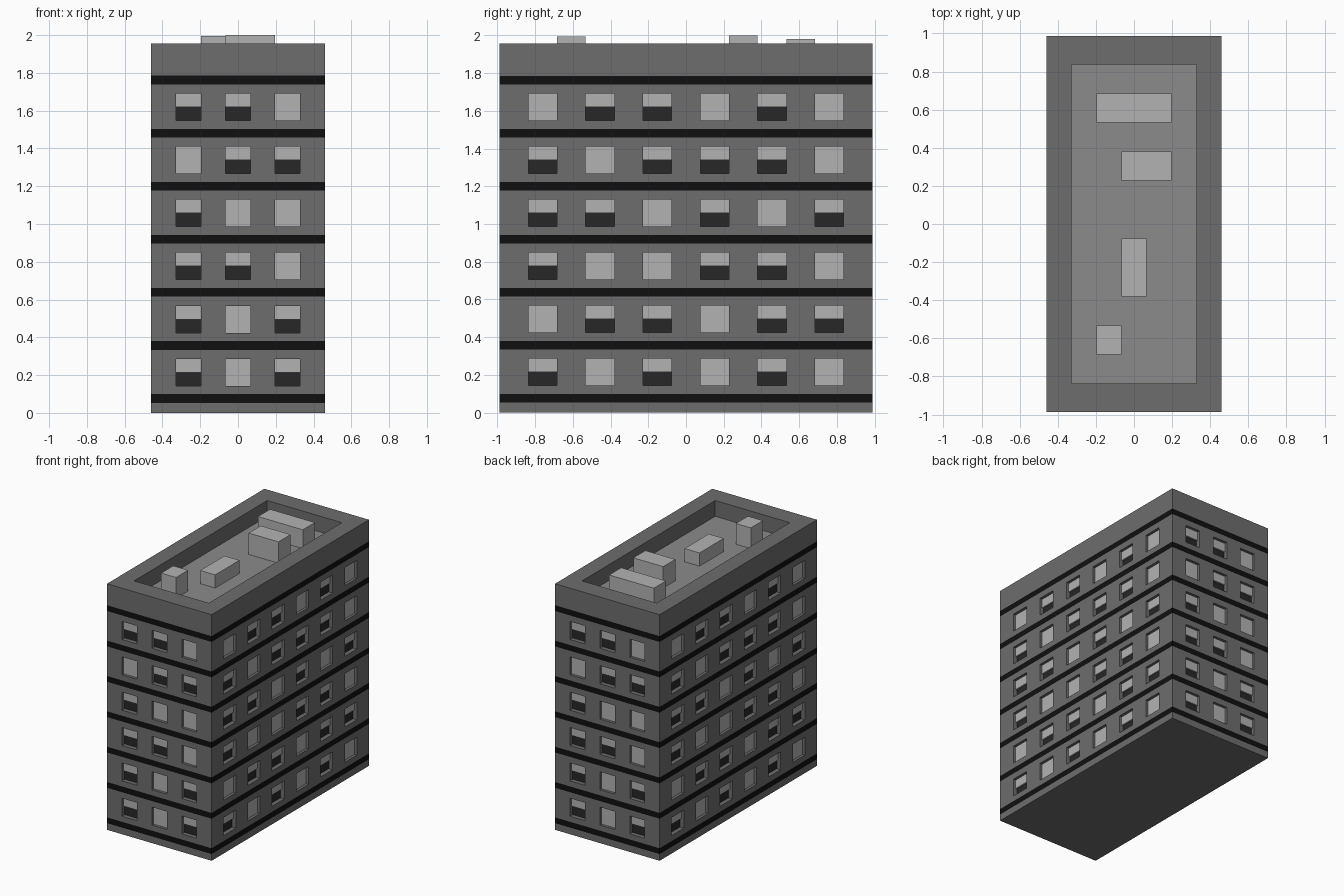
import bpy, bmesh
from math import pi
from mathutils import Matrix, Vector

if "Cube" in bpy.data.objects:
    bpy.data.objects.remove(bpy.data.objects["Cube"])

HX, HY, TOP = 0.46, 0.988, 1.956      # half width, half depth, parapet height
CX, CY = HX / 3.5, HY / 6.5           # window module along x and along y
FLOOR = 1.83                          # sunken roof level
PITCH = 0.281                         # storey height
BLIND, GLASS = 0.022, 0.034           # recess depths

# Windows per storey, bottom to top: H = blind half down, L = blind fully down
SHORT = ["HLH", "HLH", "HHL", "HLL", "LHH", "HHL"]
LONG = ["HLHLHL", "LHHLHH", "HLLHHL", "HHLHLH", "HLHHHL", "LHHLHL"]

COLOURS = {"walls": 0.155, "floor_bands": 0.005, "window_blinds": 0.45,
           "window_glass": 0.02, "roof_floor": 0.26, "roof_units": 0.45}
parts = {name: bmesh.new() for name in COLOURS}


def quad(part, pts):
    bm = parts[part]
    bm.faces.new([bm.verts.new(p) for p in pts])


def box(part, x0, x1, y0, y1, z0, z1):
    m = (Matrix.Translation(((x0 + x1) / 2, (y0 + y1) / 2, (z0 + z1) / 2))
         @ Matrix.Diagonal((x1 - x0, y1 - y0, z1 - z0, 1)))
    bmesh.ops.create_cube(parts[part], size=1, matrix=m)


def facade(turn, half, dist, cell, pattern):
    """One side, laid out as if facing -y and then turned about z."""
    rot = Matrix.Rotation(turn * pi / 2, 3, 'Z')

    def p(u, d, z):
        return rot @ Vector((u, d - dist, z))

    def panel(part, u0, u1, z0, z1, d=0.0):
        quad(part, [p(u0, d, z0), p(u1, d, z0), p(u1, d, z1), p(u0, d, z1)])

    def window(kind, u0, u1, z0, z1):
        ring = [(u0, z0), (u1, z0), (u1, z1), (u0, z1)]
        deep = GLASS if kind == "H" else BLIND
        for (a, b), (c, e) in zip(ring, ring[1:] + ring[:1]):
            quad("walls", [p(a, 0, b), p(c, 0, e), p(c, deep, e), p(a, deep, b)])
        mid = (z0 + z1) / 2 if kind == "H" else z0
        panel("window_blinds", u0, u1, mid, z1, BLIND)
        if kind == "H":
            panel("window_glass", u0, u1, z0, mid, GLASS)
            quad("window_blinds", [p(u0, BLIND, mid), p(u0, GLASS, mid),
                                   p(u1, GLASS, mid), p(u1, BLIND, mid)])

    n = 2 * len(pattern[0]) + 1
    edges = [-half + i * cell for i in range(n + 1)]
    panel("walls", -half, half, 0, 0.053)
    for k in range(7):
        z = 0.053 + k * PITCH
        panel("floor_bands", -half, half, z, z + 0.046)
        if k == 6:
            panel("walls", -half, half, z + 0.046, TOP)
            break
        lo, hi = z + 0.09, z + 0.233
        panel("walls", -half, half, z + 0.046, lo)
        panel("walls", -half, half, hi, z + PITCH)
        for i in range(n):
            if i % 2:
                window(pattern[k][i // 2], edges[i], edges[i + 1], lo, hi)
            else:
                panel("walls", edges[i], edges[i + 1], lo, hi)


# Four facades; opposite sides repeat by half turn
for t in (0, 2):
    facade(t, HX, HY, CX, SHORT)
    facade(t + 1, HY, HX, CY, LONG)

# Underside, parapet top, parapet inner walls and sunken roof
IX, IY = HX - CX, HY - CY
signs = [(-1, -1), (1, -1), (1, 1), (-1, 1)]
quad("walls", [(sx * HX, sy * HY, 0) for sx, sy in reversed(signs)])
for (a, b), (c, e) in zip(signs, signs[1:] + signs[:1]):
    quad("walls", [(a * HX, b * HY, TOP), (c * HX, e * HY, TOP),
                   (c * IX, e * IY, TOP), (a * IX, b * IY, TOP)])
    quad("walls", [(a * IX, b * IY, TOP), (c * IX, e * IY, TOP),
                   (c * IX, e * IY, FLOOR), (a * IX, b * IY, FLOOR)])
quad("roof_floor", [(sx * IX, sy * IY, FLOOR) for sx, sy in signs])

# Rooftop units, on the same module: x cells, y cells, top height
for x0, x1, y0, y1, top in [(-1.5, 1.5, 3.5, 4.5, 1.98), (-0.5, 1.5, 1.5, 2.5, 2.0),
                            (-0.5, 0.5, -2.5, -0.5, 1.935), (-1.5, -0.5, -4.5, -3.5, 1.995)]:
    box("roof_units", x0 * CX, x1 * CX, y0 * CY, y1 * CY, FLOOR, top)

# Turn each part into an object
for name, bm in parts.items():
    bmesh.ops.remove_doubles(bm, verts=bm.verts, dist=1e-4)
    mesh = bpy.data.meshes.new(name)
    bm.to_mesh(mesh)
    bm.free()
    mat = bpy.data.materials.new(name)
    g = COLOURS[name]
    mat.diffuse_color = (g, g, g, 1)
    mat.use_nodes = True
    mat.node_tree.nodes["Principled BSDF"].inputs["Base Color"].default_value = mat.diffuse_color
    mesh.materials.append(mat)
    bpy.context.collection.objects.link(bpy.data.objects.new(name, mesh))
